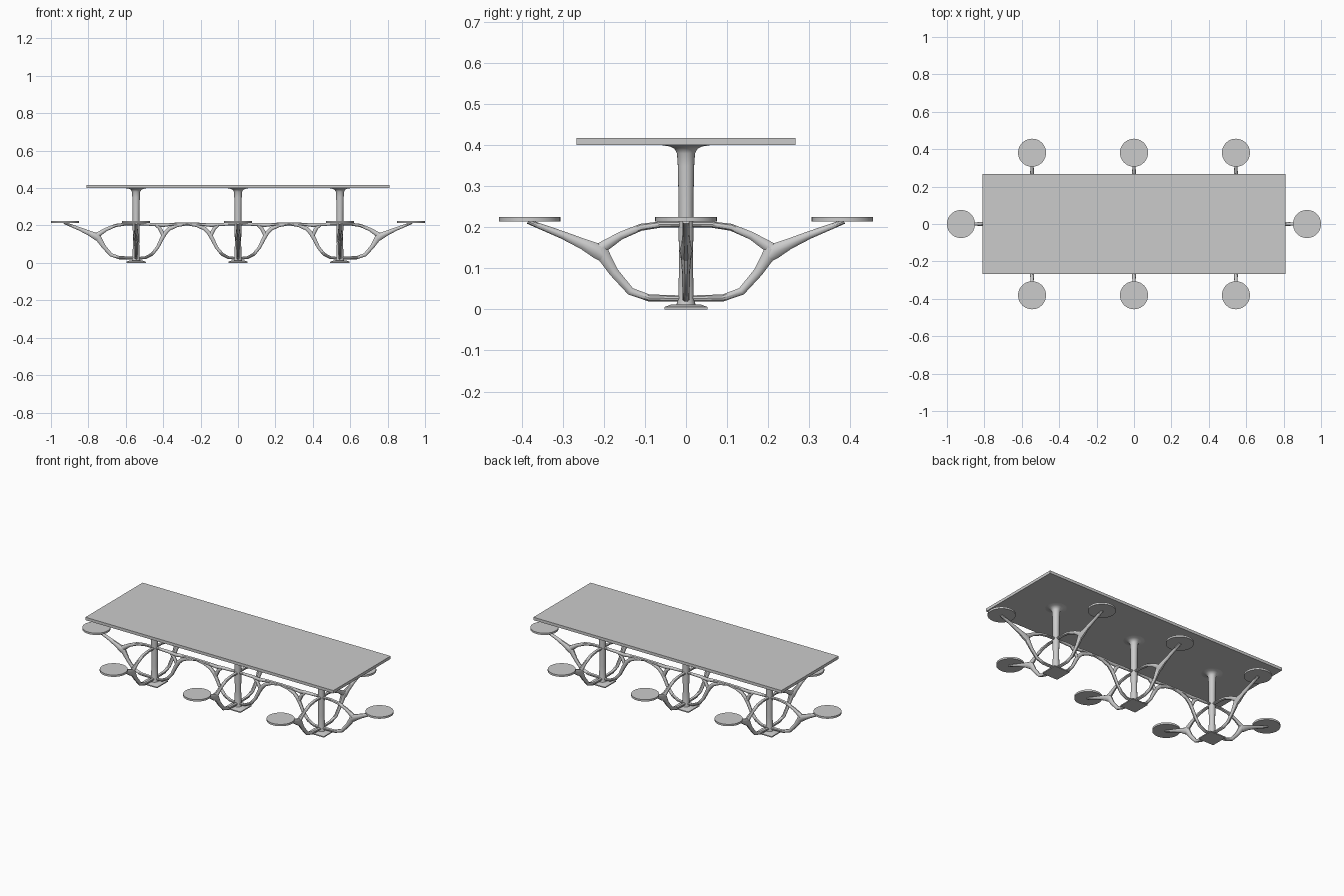
import bpy, bmesh, math
from mathutils import Vector, Matrix

cube = bpy.data.objects.get("Cube")
if cube:
    bpy.data.objects.remove(cube, do_unlink=True)

# One plain grey finish
grey = bpy.data.materials.new("light_grey")
grey.use_nodes = True
colour = (0.6, 0.6, 0.6, 1)
grey.diffuse_color = colour
grey.node_tree.nodes["Principled BSDF"].inputs["Base Color"].default_value = colour


def finish(name, bm, loc=(0, 0, 0), turn=0, smooth=35):
    bmesh.ops.recalc_face_normals(bm, faces=bm.faces)
    mesh = bpy.data.meshes.new(name)
    bm.to_mesh(mesh)
    bm.free()
    mesh.materials.append(grey)
    ob = bpy.data.objects.new(name, mesh)
    bpy.context.collection.objects.link(ob)
    ob.location = loc
    ob.rotation_euler.z = turn
    bpy.ops.object.select_all(action='DESELECT')
    ob.select_set(True)
    bpy.context.view_layer.objects.active = ob
    bpy.ops.object.shade_smooth_by_angle(angle=math.radians(smooth))
    return ob


def bridge(bm, rings):
    n = len(rings[0])
    for a, b in zip(rings, rings[1:]):
        for i in range(n):
            j = (i + 1) % n
            bm.faces.new((a[i], a[j], b[j], b[i]))
    bm.faces.new(rings[0])
    bm.faces.new(rings[-1])


def tube(bm, path, width=0.009, sides=10):
    """Sweep an oval along (distance, height, half thickness) points."""
    pts = [Vector((p[0], 0, p[1])) for p in path]
    rings = []
    for k, p in enumerate(pts):
        along = (pts[min(k + 1, len(pts) - 1)] - pts[max(k - 1, 0)]).normalized()
        up = Vector((-along.z, 0, along.x))
        thick = path[k][2]
        wide = max(width, thick * 0.8)
        ring = []
        for i in range(sides):
            a = math.tau * i / sides
            ring.append(bm.verts.new(p + up * math.sin(a) * thick
                                     + Vector((0, math.cos(a) * wide, 0))))
        rings.append(ring)
    bridge(bm, rings)


def revolve(name, profile, loc, sides):
    bm = bmesh.new()
    rings = [[bm.verts.new((r * math.cos(math.tau * i / sides),
                            r * math.sin(math.tau * i / sides), z))
              for i in range(sides)] for r, z in profile]
    bridge(bm, rings)
    return finish(name, bm, loc)


def box(name, size, loc, taper=1.0):
    bm = bmesh.new()
    bmesh.ops.create_cube(bm, size=1, matrix=Matrix.Diagonal((*size, 1)))
    for v in bm.verts:
        if v.co.z > 0:
            v.co.x *= taper
            v.co.y *= taper
    return finish(name, bm, loc)


# Branch paths measured outward from a column
lower = [(0, .026, .008), (.09, .028, .009), (.135, .044, .01),
         (.175, .09, .012), (.197, .125, .016), (.208, .147, .017)]
upper = [(0, .207, .007), (.06, .207, .008), (.11, .2, .009),
         (.16, .179, .01), (.207, .149, .015)]
seat_arm = [(.19, .12, .012), (.215, .142, .02), (.25, .159, .014),
            (.3, .181, .01), (.385, .214, .006)]
bowl = [(0, .024, .007), (.05, .028, .008), (.085, .046, .009),
        (.115, .083, .009), (.138, .13, .011), (.155, .16, .012),
        (.18, .184, .011), (.22, .2, .009), (.274, .208, .007)]
beam = [(0, .208, .007), (.1, .206, .009), (.14, .202, .011),
        (.2, .207, .008), (.274, .209, .007)]
gusset = [(.105, .204, .008), (.126, .186, .01), (.145, .15, .011)]

spacing = 0.545


def branch(name, paths, x, turn):
    bm = bmesh.new()
    for path in paths:
        tube(bm, path)
    finish(name, bm, (x, 0, 0), turn)


def seat(name, x, y):
    revolve(name, [(.075, .214), (.075, .225)], (x, y, 0), 40)


# Table top
box("table_top", (1.62, 0.534, 0.017), (0, 0, 0.4085))

column = [(.024, .008), (.019, .03), (.017, .1), (.018, .2), (.018, .26),
          (.02, .35), (.022, .38), (.028, .391), (.04, .397), (.058, .4)]
seat_parts = (lower, upper, seat_arm)
for label, side in (("right", -1), ("middle", 0), ("left", 1)):
    x = side * spacing
    revolve(label + "_column", column, (x, 0, 0), 20)
    box(label + "_foot_plate", (.104, .104, .006), (x, 0, .003))
    box(label + "_foot_slope", (.104, .104, .006), (x, 0, .009), .7)
    # Seats and arms to front and back
    for end, sy in (("front", -1), ("back", 1)):
        branch(f"{label}_{end}_arm", seat_parts, x, sy * math.pi / 2)
        seat(f"{label}_{end}_seat", x, sy * .381)
    # Lengthwise branches: arches between columns, seat arms at the ends
    for sx in (-1, 1):
        turn = 0 if sx > 0 else math.pi
        if sx == side:
            branch(label + "_end_arm", seat_parts, x, turn)
            seat(label + "_end_seat", sx * .925, 0)
        else:
            way = "left" if sx > 0 else "right"
            branch(f"{label}_arch_to_{way}", (bowl, beam, gusset), x, turn)
